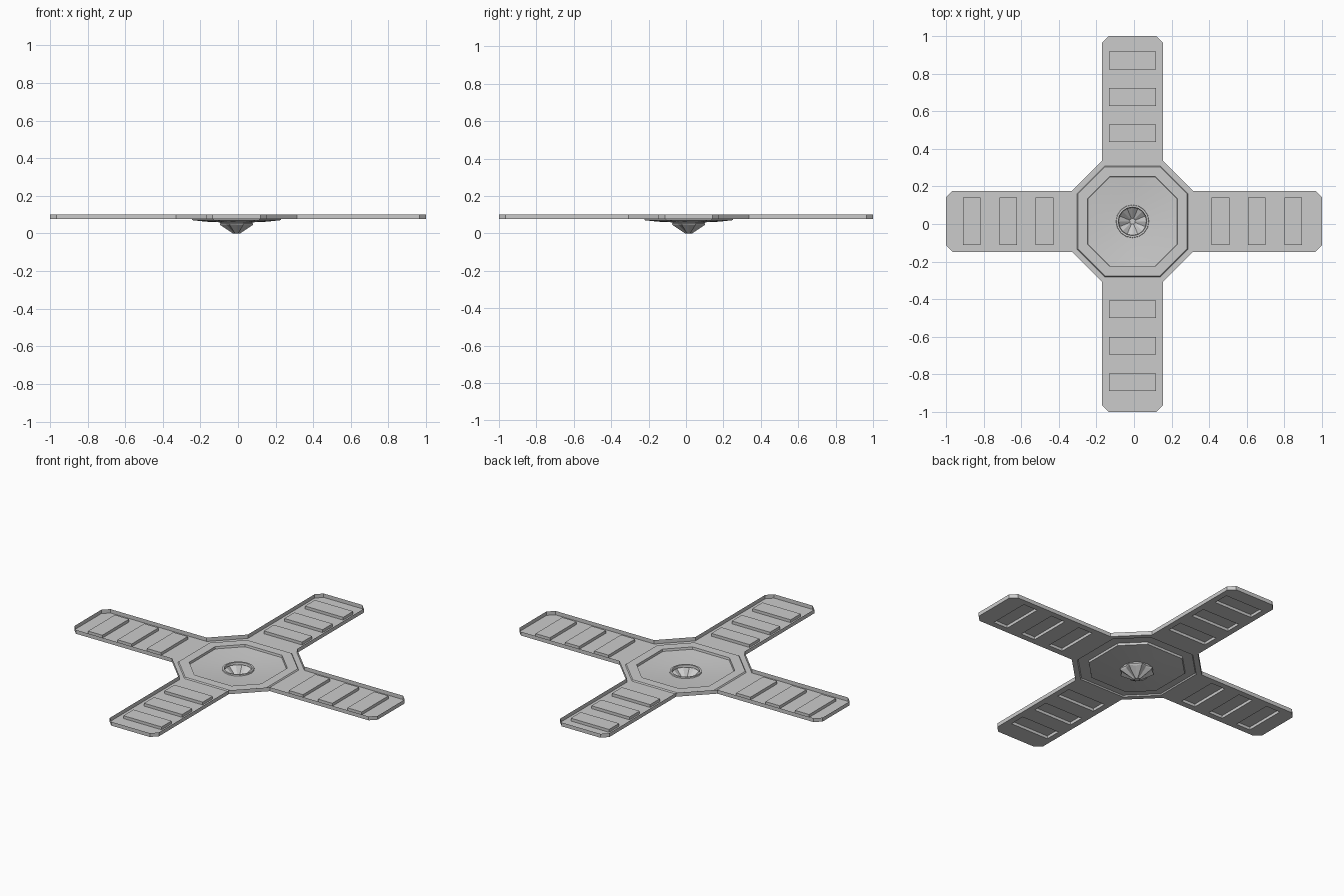
import bpy, bmesh, math

if "Cube" in bpy.data.objects:
    bpy.data.objects.remove(bpy.data.objects["Cube"])

CX, CY = -0.008, 0.014          # hub centre
FLOOR, RIM, PAD = 0.077, 0.10, 0.094
HW, HUB = 0.162, 0.322          # arm half width, hub half width


def finish(bm, name, smooth=None):
    bmesh.ops.remove_doubles(bm, verts=bm.verts, dist=0.0002)
    bmesh.ops.recalc_face_normals(bm, faces=bm.faces)
    me = bpy.data.meshes.new(name)
    bm.to_mesh(me)
    bm.free()
    ob = bpy.data.objects.new(name, me)
    bpy.context.collection.objects.link(ob)
    if smooth:
        bpy.context.view_layer.objects.active = ob
        ob.select_set(True)
        bpy.ops.object.shade_smooth_by_angle(angle=math.radians(smooth))
        ob.select_set(False)
    return ob


def face(bm, pts):
    bm.faces.new([bm.verts.new(p) for p in pts])


def wall(bm, path, z0, z1):
    for a, b in zip(path, path[1:]):
        face(bm, [(*a, z0), (*b, z0), (*b, z1), (*a, z1)])


def octagon(r, h):
    """16 points: corners plus edge midpoints."""
    c = [(r, h), (h, r), (-h, r), (-r, h), (-r, -h), (-h, -r), (h, -r), (r, -h)]
    out = []
    for a, b in zip(c, c[1:] + c[:1]):
        out += [a, ((a[0] + b[0]) / 2, (a[1] + b[1]) / 2)]
    return out


def circle(r, alt=None):
    return [((r if i % 2 == 0 or alt is None else alt) * math.cos(math.pi / 8 * (i + 1)),
             (r if i % 2 == 0 or alt is None else alt) * math.sin(math.pi / 8 * (i + 1)))
            for i in range(16)]


def loft(name, rings, smooth=None, cap=False):
    bm = bmesh.new()
    loops = [[bm.verts.new((x + CX, y + CY, z)) for x, y in pts] for pts, z in rings]
    for a, b in zip(loops, loops[1:]):
        for i in range(16):
            j = (i + 1) % 16
            bm.faces.new((a[i], a[j], b[j], b[i]))
    if cap:
        bm.faces.new(loops[-1])
    return finish(bm, name, smooth)


def arm(name, ang, length):
    bm = bmesh.new()
    ch = 0.035
    us = [HUB, 0.421, 0.515, 0.614, 0.708, 0.808, 0.902, length - ch]
    vs = [-HW, -0.126, 0.126, HW]
    # floor grid with stamped raised pads
    for i, (u0, u1) in enumerate(zip(us, us[1:])):
        for j, (v0, v1) in enumerate(zip(vs, vs[1:])):
            sq = [(u0, v0), (u1, v0), (u1, v1), (u0, v1)]
            pad = i % 2 == 1 and j == 1
            face(bm, [(*p, PAD if pad else FLOOR) for p in sq])
            if pad:
                wall(bm, sq + sq[:1], FLOOR, PAD)
    # chamfered tip and upright rim
    e = length
    tip = [(e - ch, -HW), (e, -HW + ch), (e, HW - ch), (e - ch, HW)]
    face(bm, [(*p, FLOOR) for p in tip])
    wall(bm, [(HUB, -HW)] + tip + [(HUB, HW)], FLOOR, RIM)
    # diagonal hub rim beside the arm
    wall(bm, [(HUB, HW), (HW, HUB)], FLOOR, RIM)
    c, s = math.cos(ang), math.sin(ang)
    for v in bm.verts:
        x, y = v.co.x, v.co.y
        v.co.x, v.co.y = x * c - y * s + CX, x * s + y * c + CY
    finish(bm, name)


# four arms
for k, (n, ln) in enumerate([("right", 1 - CX), ("back", 1 - CY),
                             ("left", 1 + CX), ("front", 1 + CY)]):
    arm("arm_" + n, k * math.pi / 2, ln)

# hub: stepped octagonal ring with sunken pan
loft("hub_pan", [(octagon(HUB, HW), FLOOR), (octagon(0.295, 0.148), FLOOR),
                 (octagon(0.290, 0.146), 0.084), (octagon(0.238, 0.122), 0.084),
                 (octagon(0.236, 0.121), 0.071), (circle(0.165), 0.063),
                 (circle(0.078), 0.059)], smooth=25)

# collar around the central opening
loft("collar", [(circle(0.088), 0.059), (circle(0.086), 0.066), (circle(0.076), 0.066),
                (circle(0.074), 0.052)])

# fluted cone below the hub
loft("fluted_cone", [(circle(0.088), 0.059), (circle(0.096, 0.082), 0.052),
                     (circle(0.093, 0.074), 0.045), (circle(0.02, 0.013), 0.0)], cap=True)
